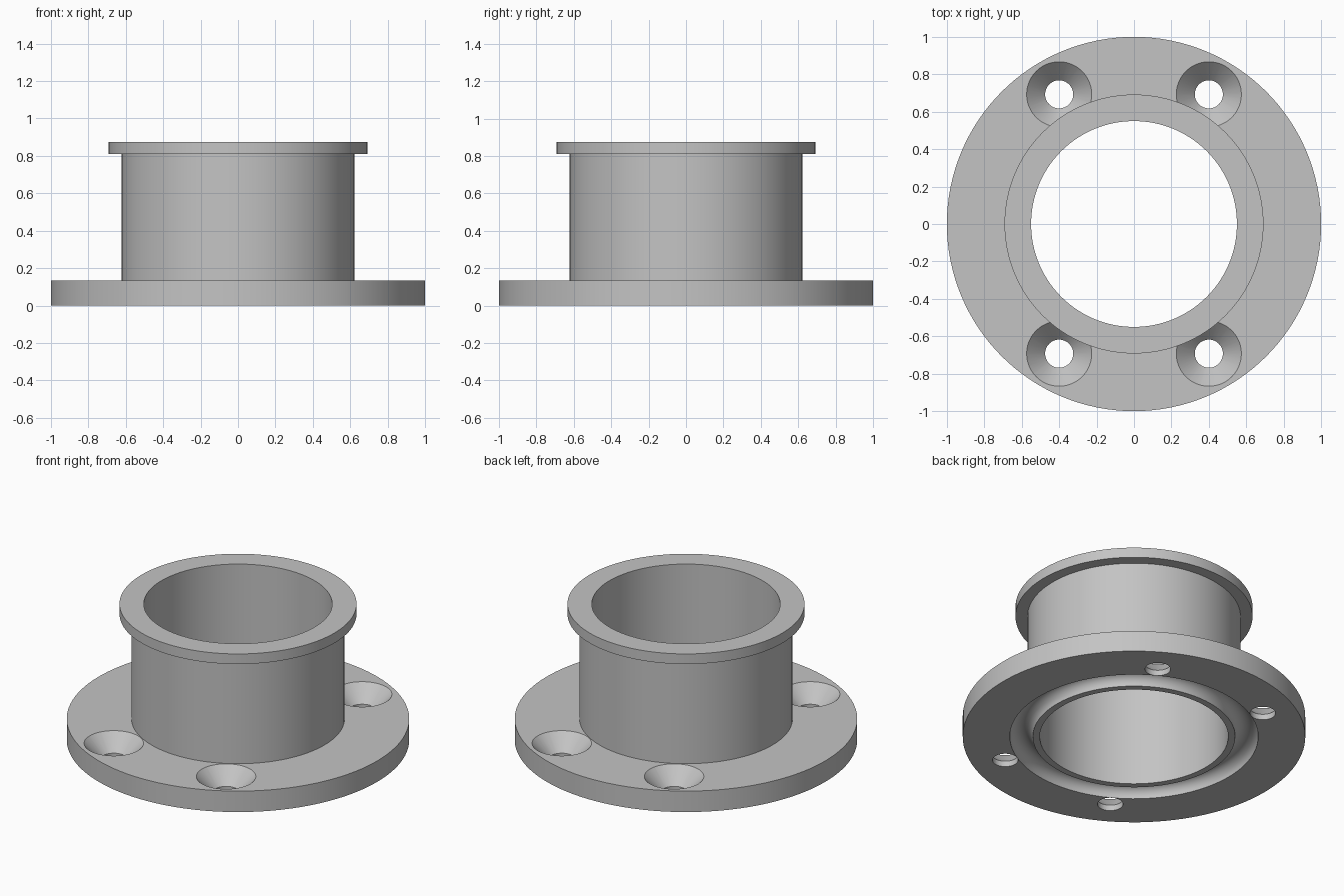
import bpy, bmesh
from math import pi, sin, cos, radians

cube = bpy.data.objects.get("Cube")
if cube:
    bpy.data.objects.remove(cube, do_unlink=True)

# Single grey metal
steel = bpy.data.materials.new("grey_metal")
GREY = (0.55, 0.55, 0.55, 1.0)
steel.use_nodes = True
steel.diffuse_color = GREY
steel.node_tree.nodes["Principled BSDF"].inputs["Base Color"].default_value = GREY


def lathe(name, profile, steps):
    """Revolve a closed (radius, height) profile about z."""
    bm = bmesh.new()
    verts = [bm.verts.new((r, 0, z)) for r, z in profile]
    edges = [bm.edges.new((v, verts[i - 1])) for i, v in enumerate(verts)]
    bmesh.ops.spin(bm, geom=verts + edges, cent=(0, 0, 0), axis=(0, 0, 1),
                   angle=2 * pi, steps=steps)
    bmesh.ops.remove_doubles(bm, verts=bm.verts[:], dist=1e-5)
    bmesh.ops.recalc_face_normals(bm, faces=bm.faces[:])
    mesh = bpy.data.meshes.new(name)
    bm.to_mesh(mesh)
    bm.free()
    mesh.materials.append(steel)
    obj = bpy.data.objects.new(name, mesh)
    bpy.context.collection.objects.link(obj)
    return obj


def cone(bm, r_low, r_high, z_low, z_high, x, y):
    """Capped cone between two heights, centred at x, y."""
    made = bmesh.ops.create_cone(bm, cap_ends=True, segments=48, radius1=r_low,
                                 radius2=r_high, depth=z_high - z_low)
    bmesh.ops.translate(bm, verts=made["verts"],
                        vec=(x, y, (z_low + z_high) / 2))


# Main dimensions
BORE, TUBE, LIP, BASE = 0.55, 0.622, 0.692, 1.0
BASE_TOP, LIP_LOW, TOP = 0.135, 0.81, 0.875
GROOVE_MID, GROOVE_R = 0.658, 0.067

# Flanged collar, with a half-round seal groove in the underside
groove = [(GROOVE_MID - GROOVE_R * cos(pi * i / 16), GROOVE_R * sin(pi * i / 16))
          for i in range(17)]
collar = lathe("flanged_collar",
               [(BORE, 0)] + groove +
               [(BASE, 0), (BASE, BASE_TOP), (TUBE, BASE_TOP), (TUBE, LIP_LOW),
                (LIP, LIP_LOW), (LIP, TOP), (BORE, TOP)], 128)

# Four countersunk screw holes
HOLE_R, SINK_R, BOLT_CIRCLE = 0.075, 0.174, 0.80
SINK_LOW = BASE_TOP - (SINK_R - HOLE_R)
OVER = 0.002
for k, angle in enumerate((60, 120, 240, 300)):
    x, y = BOLT_CIRCLE * cos(radians(angle)), BOLT_CIRCLE * sin(radians(angle))
    for part, dims in (("shank", (HOLE_R, HOLE_R, -0.1, BASE_TOP + 0.1)),
                       ("sink", (HOLE_R, SINK_R + OVER, SINK_LOW, BASE_TOP + OVER))):
        bm = bmesh.new()
        cone(bm, *dims, x, y)
        mesh = bpy.data.meshes.new("cutter")
        bm.to_mesh(mesh)
        bm.free()
        mesh.materials.append(steel)
        cutter = bpy.data.objects.new(f"hole_cutter_{part}_{k}", mesh)
        bpy.context.collection.objects.link(cutter)
        cutter.hide_render = True
        mod = collar.modifiers.new("screw_hole", "BOOLEAN")
        mod.operation, mod.solver, mod.object = "DIFFERENCE", "EXACT", cutter
        bpy.context.view_layer.objects.active = collar
        bpy.ops.object.modifier_apply(modifier=mod.name)
        bpy.data.objects.remove(cutter, do_unlink=True)

# Smooth round walls, crisp rims
bpy.ops.object.select_all(action="DESELECT")
collar.select_set(True)
bpy.context.view_layer.objects.active = collar
bpy.ops.object.shade_smooth_by_angle(angle=radians(30))
